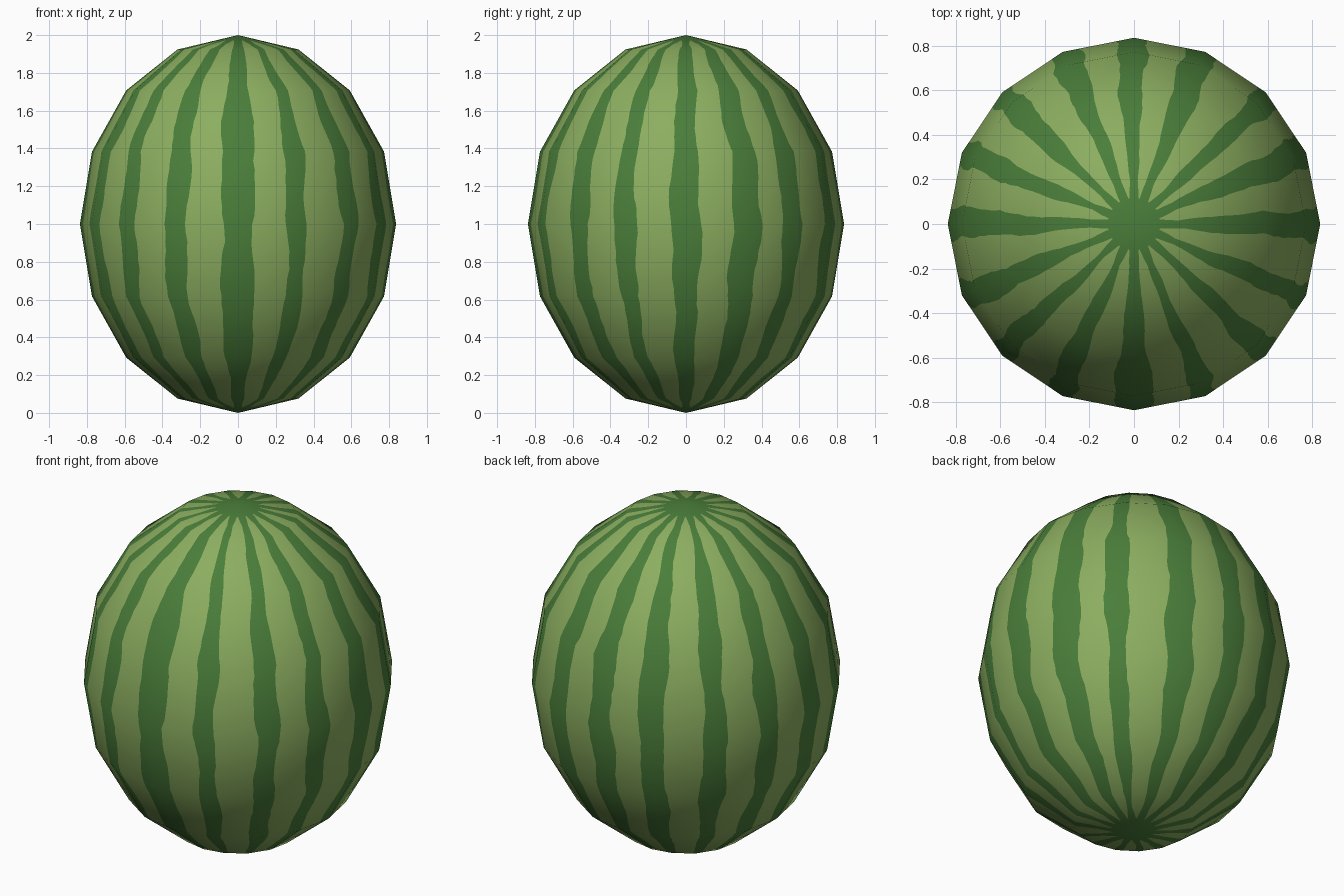
import bpy, math, random
from mathutils import Vector

if "Cube" in bpy.data.objects:
    bpy.data.objects.remove(bpy.data.objects["Cube"])

random.seed(4)
SEG, RINGS, SUB = 16, 8, 8
RADIUS, CAP = 0.837, 0.125

# Stripe half widths (left, right) as a share of one segment, from the front going right
STRIPES = [(.28, .28), (.16, .18), (.16, .23), (.22, .14), (.24, .22), (.22, .27),
           (.26, .12), (.2, .28), (.18, .26), (.25, .2), (.17, .24), (.2, .2),
           (.24, .22), (.18, .24), (.22, .14), (.27, .14)]


def make_material(name, rgb):
    mat = bpy.data.materials.new(name)
    lin = [((c / 255 + 0.055) / 1.055) ** 2.4 for c in rgb]
    mat.diffuse_color = (*lin, 1)
    mat.use_nodes = True
    mat.node_tree.nodes["Principled BSDF"].inputs["Base Color"].default_value = mat.diffuse_color
    return mat


def corner(k, ring):
    """Unit sphere direction of a coarse mesh corner."""
    lon = 2 * math.pi * k / SEG - math.pi / 2
    lat = math.pi * ring / RINGS
    return Vector((math.sin(lat) * math.cos(lon), math.sin(lat) * math.sin(lon), math.cos(lat)))


def on_facet(k, u, row):
    """Point lying flat on a coarse facet."""
    ring = min(row // SUB, RINGS - 1)
    t = row / SUB - ring
    top = corner(k, ring).lerp(corner(k + 1, ring), u)
    low = corner(k, ring + 1).lerp(corner(k + 1, ring + 1), u)
    return top.lerp(low, t)


# Wavy edge offset for every stripe side
phase = [[random.uniform(0, 6.28) for _ in range(3)] for _ in range(2 * SEG)]


def half_width(k, side, row, radius):
    p = phase[2 * k + side]
    z = row / (SUB * RINGS) * 2 * math.pi
    w = STRIPES[k][side]
    w += .03 * math.sin(3 * z + p[0]) + .025 * math.sin(7 * z + p[1]) + random.uniform(-.015, .015)
    w = max(w, .08)
    ramp = min(max((.19 - radius) / (.19 - CAP), 0), 1)   # stripes merge at the poles
    return w + (.44 - w) * ramp


# Grid of points: segment corner, right stripe edge, next stripe's left edge
ROWS, COLS = SUB * RINGS, 3 * SEG
verts, normals, radii = [], [], []


def add_point(s):
    verts.append((RADIUS * s.x, RADIUS * s.y, 1 + s.z))
    normals.append(Vector((s.x / RADIUS, s.y / RADIUS, s.z)).normalized())


for row in range(1, ROWS):
    radius = RADIUS * on_facet(0, 0, row).xy.length
    radii.append(radius)
    for k in range(SEG):
        right = half_width(k, 1, row, radius)
        left = half_width((k + 1) % SEG, 0, row, radius)
        for u in (0, right, 1 - left):
            add_point(on_facet(k, u, row))
add_point(Vector((0, 0, 1)))
add_point(Vector((0, 0, -1)))
top, bottom = len(verts) - 2, len(verts) - 1

# Faces, light between stripe edges and dark elsewhere
faces, colours = [], []
last = (ROWS - 2) * COLS
for c in range(COLS):
    d = (c + 1) % COLS
    faces += [(top, c, d), (bottom, last + d, last + c)]
    colours += [1, 1]
    for r in range(ROWS - 2):
        a, b = r * COLS, (r + 1) * COLS
        faces.append((a + c, b + c, b + d, a + d))
        light = c % 3 == 1 and max(radii[r], radii[r + 1]) > CAP + .01
        colours.append(0 if light else 1)

# Melon body, shaded smooth over the coarse facets
mesh = bpy.data.meshes.new("melon")
mesh.from_pydata(verts, [], faces)
mesh.materials.append(make_material("light green rind", (140, 174, 96)))
mesh.materials.append(make_material("dark green stripe", (74, 126, 58)))
for poly, colour in zip(mesh.polygons, colours):
    poly.material_index = colour
    poly.use_smooth = True
mesh.update()
mesh.normals_split_custom_set_from_vertices(normals)
melon = bpy.data.objects.new("melon", mesh)
bpy.context.collection.objects.link(melon)
